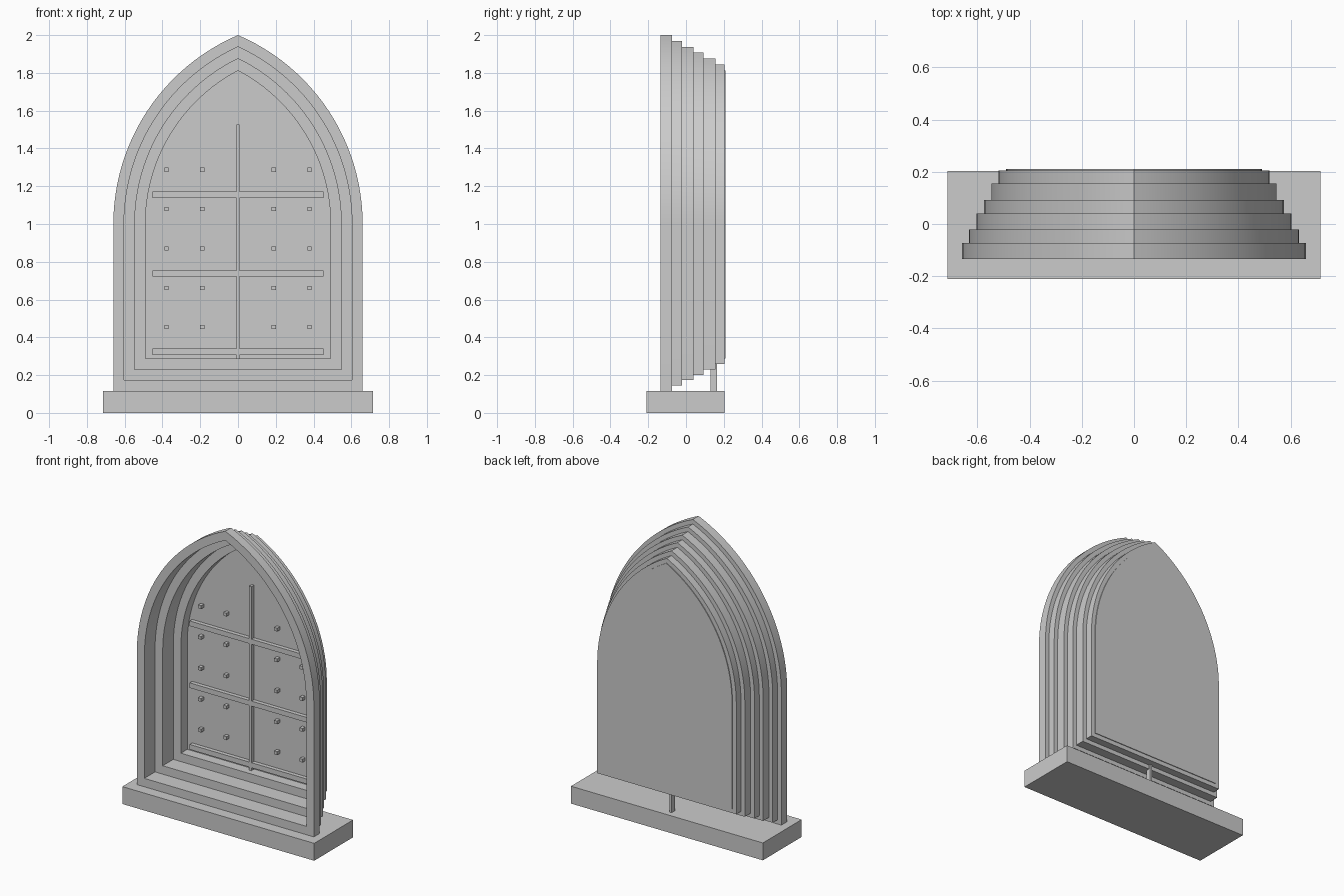
import bpy, bmesh, math

if "Cube" in bpy.data.objects:
    bpy.data.objects.remove(bpy.data.objects["Cube"])

SPRING, RADIUS, CENTRE = 1.0, 1.0875, 0.4275   # pointed arch: spring height, outer arc, arc centre offset
HALF, BOTTOM, STEP, SEGS = 0.66, 0.117, 0.0283, 24


def outline(d):
    """Pointed-arch outline inset by d, as (x, z) points."""
    r = RADIUS - d
    top = math.acos(CENTRE / r)
    right = [(HALF - d, BOTTOM + d)]
    for i in range(SEGS + 1):
        a = top * i / SEGS
        right.append((r * math.cos(a) - CENTRE, SPRING + r * math.sin(a)))
    right[-1] = (0, right[-1][1])
    return right + [(-x, z) for x, z in reversed(right[:-1])]


def finish(name, bm):
    bmesh.ops.recalc_face_normals(bm, faces=bm.faces)
    me = bpy.data.meshes.new(name)
    bm.to_mesh(me)
    bm.free()
    me.shade_smooth()
    me.set_sharp_from_angle(angle=math.radians(25))
    ob = bpy.data.objects.new(name, me)
    bpy.context.collection.objects.link(ob)
    return ob


def arch(name, outer, y0, y1, inner=None):
    """Solid arch slab, or a closed frame when an inner inset is given."""
    bm = bmesh.new()

    def loop(d, y):
        return [bm.verts.new((x, y, z)) for x, z in outline(d)]

    def bridge(a, b):
        for i in range(len(a)):
            j = (i + 1) % len(a)
            bm.faces.new((a[i], a[j], b[j], b[i]))

    front, back = loop(outer, y0), loop(outer, y1)
    bridge(front, back)
    if inner is None:
        bm.faces.new(front)
        bm.faces.new(back)
    else:
        in_front, in_back = loop(inner, y0), loop(inner, y1)
        bridge(in_front, in_back)
        bridge(front, in_front)
        bridge(back, in_back)
    return finish(name, bm)


def box(name, x0, x1, y0, y1, z0, z1):
    bm = bmesh.new()
    bmesh.ops.create_cube(bm, size=1)
    for v in bm.verts:
        v.co = ((x0 + x1) / 2 + v.co.x * (x1 - x0),
                (y0 + y1) / 2 + v.co.y * (y1 - y0),
                (z0 + z1) / 2 + v.co.z * (z1 - z0))
    return finish(name, bm)


# Threshold slab
box("threshold", -0.715, 0.715, -0.21, 0.203, 0, BOTTOM)

# Receding arch frames: each wide frame is backed by a narrower one
ys = [-0.135, -0.073, -0.021, 0.041, 0.092, 0.155, 0.205]
for i in range(6):
    arch(f"arch_frame_{i + 1}", STEP * i, ys[i], ys[i + 1], STEP * (i // 2 * 2 + 2))

# Door leaf
arch("door_panel", STEP * 6, 0.16, 0.21)

# Centre strip and cross straps
box("centre_strip", -0.008, 0.008, 0.13, 0.165, 0.11, 1.527)
for i, z in enumerate((0.323, 0.738, 1.155)):
    box(f"strap_{i + 1}", -0.453, 0.453, 0.133, 0.165, z - 0.017, z + 0.017)

# Studs
for z in (0.455, 0.662, 0.87, 1.08, 1.287):
    for x in (-0.378, -0.189, 0.189, 0.378):
        box("stud", x - 0.011, x + 0.011, 0.131, 0.165, z - 0.011, z + 0.011)
